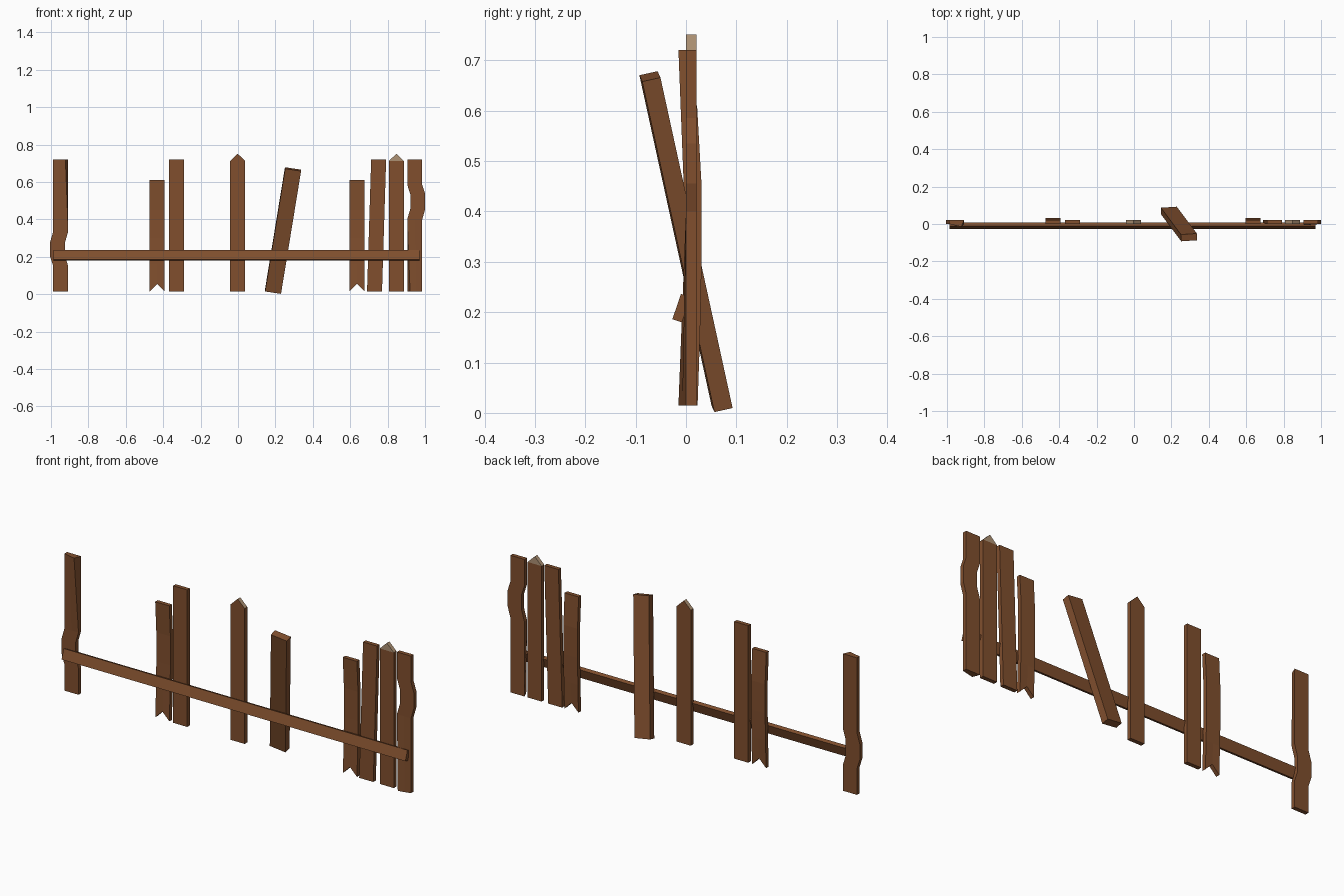
import bpy, bmesh
from mathutils import Vector, Matrix

if "Cube" in bpy.data.objects:
    bpy.data.objects.remove(bpy.data.objects["Cube"])

def material(name, rgb):
    m = bpy.data.materials.new(name)
    m.diffuse_color = (*rgb, 1)
    m.use_nodes = True
    m.node_tree.nodes["Principled BSDF"].inputs["Base Color"].default_value = m.diffuse_color
    return m

WOOD = material("brown wood", (0.218, 0.078, 0.027))
CUT = material("pale cut wood", (0.42, 0.285, 0.175))

def finish(name, bm):
    bmesh.ops.recalc_face_normals(bm, faces=bm.faces)
    me = bpy.data.meshes.new(name)
    bm.to_mesh(me)
    bm.free()
    me.materials.append(WOOD)
    me.materials.append(CUT)
    ob = bpy.data.objects.new(name, me)
    bpy.context.collection.objects.link(ob)
    return ob

def plank(name, x, rows, width=0.08, notch=0, tip=0, pale=None, pull=None):
    """Loft a board through rows (z, dx, dy); optional notch, tip and pulled corner."""
    bm = bmesh.new()
    rings = []
    for i, (z, dx, dy) in enumerate(rows):
        up = notch if i == 0 else 0
        ring = []
        for y in (0.0, 0.021):
            for s in (-0.5, 0, 0.5):
                ring.append(bm.verts.new((x + dx + s * width, y + dy, z + (up if s == 0 else 0))))
        rings.append(ring)
    loop = (0, 1, 2, 5, 4, 3)
    for a, b in zip(rings, rings[1:]):
        for p, q in zip(loop, loop[1:] + loop[:1]):
            bm.faces.new((a[p], a[q], b[q], b[p]))
    ends = [rings[0]] if tip else [rings[0], rings[-1]]
    for r in ends:
        bm.faces.new((r[0], r[1], r[4], r[3]))
        bm.faces.new((r[1], r[2], r[5], r[4]))
    if tip:  # pointed top
        t = rings[-1]
        z = rows[-1][0] + tip
        f, k = (bm.verts.new((x, y, z)) for y in (0.0, 0.021))
        flat = [bm.faces.new((t[0], t[1], t[2], f)), bm.faces.new((t[3], t[4], t[5], k))]
        slope = [bm.faces.new((t[0], f, k, t[3])), bm.faces.new((t[2], f, k, t[5]))]
        for face in slope + (flat if pale == "all" else []):
            face.material_index = 1
    if pull:  # one front corner split forward
        r, c, dx, dy = pull
        rings[r][c].co += Vector((dx, dy, 0))
        rings[r][1].co.y += dy / 2
        rings[r][1].co.x += dx / 2
    return finish(name, bm)

def box(name, center, size, axes):
    bm = bmesh.new()
    rot = Matrix(axes).transposed().to_4x4()
    bmesh.ops.create_cube(bm, size=1, matrix=Matrix.Translation(center) @ rot @ Matrix.Diagonal((*size, 1)))
    return finish(name, bm)

LOW, HIGH = 0.015, 0.72

# crooked end planks: one is the other turned upside down
kink = [(LOW, 0, 0), (0.40, 0, 0), (0.455, 0.016, 0), (0.535, 0.016, 0), (0.585, 0, 0), (HIGH, 0, 0)]
plank("right_crooked_plank", 0.945, kink, pull=(0, 0, 0.015, -0.015))
flipped = [(LOW + HIGH - z, -dx, dy) for z, dx, dy in reversed(kink)]
plank("left_crooked_plank", -0.948, flipped, pull=(-1, 2, -0.015, -0.015))

# short bowed planks with a notched foot
bow = [(LOW, 0, 0.002), (0.16, 0, 0.007), (0.30, 0, 0.010), (0.45, 0, 0.010), (0.61, 0, 0.001)]
for side, x in (("left", -0.432), ("right", 0.636)):
    plank(side + "_notched_plank", x, bow, notch=0.04)

# straight and slanted planks
plank("straight_plank", -0.329, [(LOW, 0, 0), (HIGH, 0, 0)])
plank("slanted_plank", 0.741, [(LOW, -0.011, 0), (HIGH, 0.011, 0)])

# pointed planks
plank("middle_pointed_plank", -0.002, [(LOW, 0, 0), (0.712, 0, 0)], tip=0.039, pale="slopes")
plank("right_pointed_plank", 0.847, [(LOW, 0, 0), (0.712, 0, 0)], tip=0.039, pale="all")

# thick loose plank leaning across the rail
u = Vector((0.107, -0.143, 0.655)).normalized()
w = Vector((0.0856, 0.006, -0.014))
w = (w - u * w.dot(u)).normalized()
box("leaning_plank", (0.2405, 0, 0.340), (0.086, 0.037, 0.68), (w, u.cross(w), u))

# tilted horizontal rail
v = Vector((0, 0.017, 0.05)).normalized()
h = Vector((1, 0, 0))
box("rail", (-0.007, -0.009, 0.208), (1.957, 0.02, 0.053), (h, v.cross(h), v))
